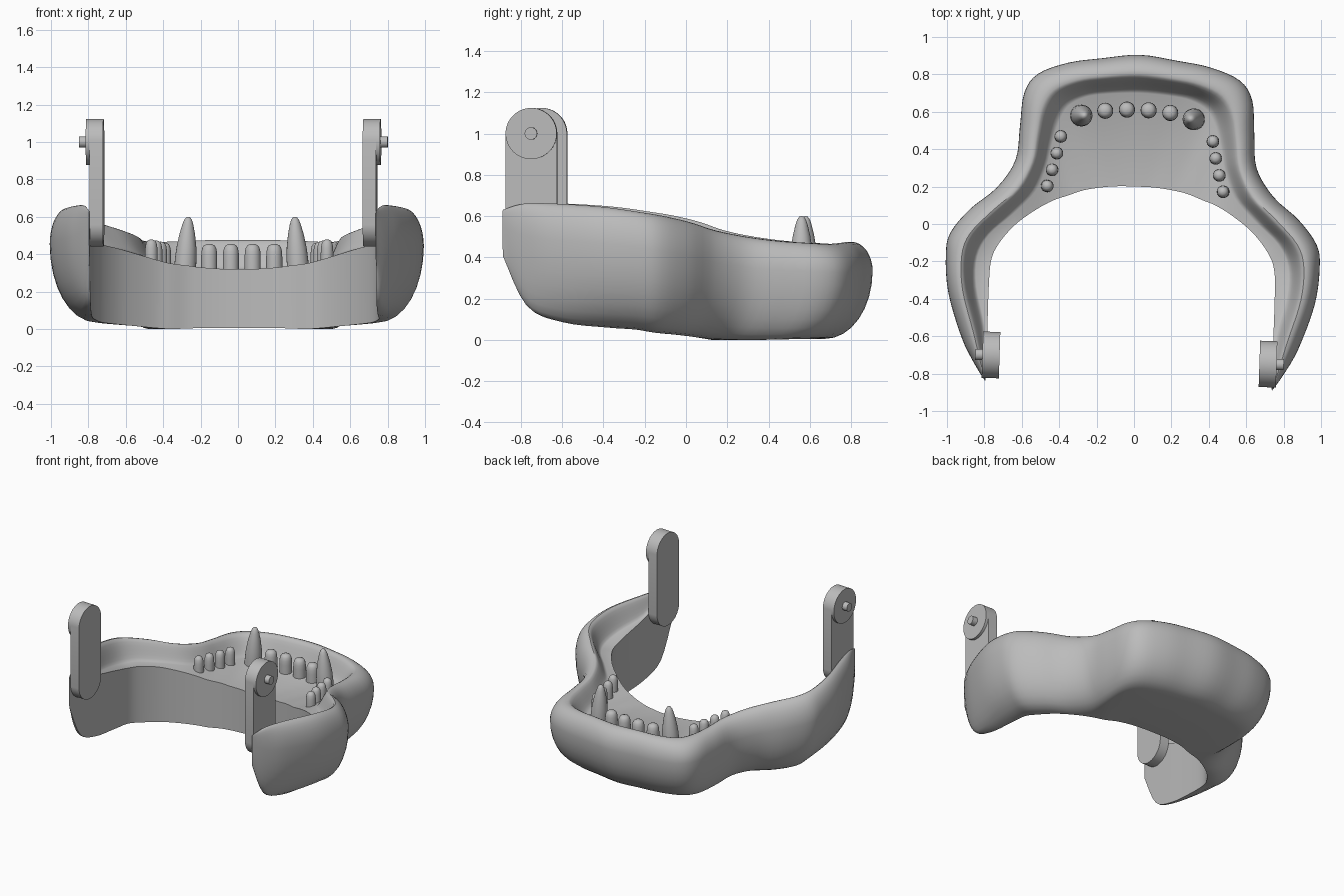
import bpy, bmesh, math
from mathutils import Matrix, Vector

if "Cube" in bpy.data.objects:
    bpy.data.objects.remove(bpy.data.objects["Cube"], do_unlink=True)

grey = bpy.data.materials.new("plain grey")
grey.use_nodes = True
grey.diffuse_color = (0.5, 0.5, 0.5, 1)
grey.node_tree.nodes["Principled BSDF"].inputs["Base Color"].default_value = (0.5, 0.5, 0.5, 1)

# The whole jaw is turned slightly about the vertical axis
TURN = Matrix.Rotation(math.radians(-1.9), 4, 'Z')


def finish(name, bm, angle=35):
    """Turn a bmesh into a named, smooth-shaded object."""
    bmesh.ops.remove_doubles(bm, verts=bm.verts, dist=0.0003)
    bmesh.ops.recalc_face_normals(bm, faces=bm.faces)
    bmesh.ops.transform(bm, matrix=TURN, verts=bm.verts)
    mesh = bpy.data.meshes.new(name)
    bm.to_mesh(mesh)
    bm.free()
    mesh.materials.append(grey)
    obj = bpy.data.objects.new(name, mesh)
    bpy.context.collection.objects.link(obj)
    bpy.ops.object.select_all(action='DESELECT')
    obj.select_set(True)
    bpy.context.view_layer.objects.active = obj
    bpy.ops.object.shade_smooth_by_angle(angle=math.radians(angle))
    return obj


def loft(bm, rings, cap=True):
    """Skin a row of closed rings with quads and close both ends."""
    rows = [[bm.verts.new(p) for p in ring] for ring in rings]
    for a, b in zip(rows, rows[1:]):
        for i in range(len(a)):
            j = (i + 1) % len(a)
            bm.faces.new((a[i], a[j], b[j], b[i]))
    if cap:
        bm.faces.new(rows[0])
        bm.faces.new(rows[-1])


# Jaw stations: outer x y, rim foot x y, inner wall x y, rim top, underside, floor
STATIONS = [
    (0, .905, 0, .70, 0, .20, .475, .005, .32),
    (.20, .88, .17, .69, .07, .20, .475, .005, .32),
    (.38, .85, .28, .67, .14, .195, .47, .005, .325),
    (.54, .785, .37, .62, .21, .185, .465, .005, .33),
    (.61, .68, .42, .53, .28, .17, .47, .003, .34),
    (.627, .50, .45, .42, .36, .14, .48, 0, .35),
    (.645, .32, .475, .30, .44, .11, .50, .005, .37),
    (.74, .17, .53, .16, .54, .05, .53, .015, .40),
    (.88, .05, .64, .04, .64, -.03, .57, .025, .43),
    (.98, -.08, .77, -.08, .72, -.13, .60, .035, .45),
    (1, -.20, .83, -.20, .757, -.22, .62, .05, .46),
    (.98, -.40, .83, -.36, .765, -.36, .645, .06, .49),
    (.90, -.64, .78, -.57, .765, -.57, .66, .085, .54),
    (.825, -.78, .77, -.74, .765, -.74, .66, .16, .62),
    (.768, -.865, .766, -.86, .765, -.86, .63, .40, .62),
]


def mirrored(s):
    return tuple(-v if i in (0, 2, 4) else v for i, v in enumerate(s))


def resample(rows, steps):
    """Smooth curve through every station value."""
    out = []
    for i in range(len(rows) - 1):
        quad = [rows[max(i - 1, 0)], rows[i], rows[i + 1], rows[min(i + 2, len(rows) - 1)]]
        for k in range(steps):
            t = k / steps
            out.append([0.5 * (2 * b + (c - a) * t + (2 * a - 5 * b + 4 * c - d) * t ** 2
                               + (3 * b - a - 3 * c + d) * t ** 3) for a, b, c, d in zip(*quad)])
    return out + [list(rows[-1])]


def jaw_section(s, steps=8):
    """Rounded outside, raised rim, flat floor and upright inner wall."""
    outer, foot, wall = Vector(s[0:2]), Vector(s[2:4]), Vector(s[4:6])
    top, low, floor = s[6:]
    mid = low + 0.7 * (top - low)
    across = wall - outer
    inset = across.normalized() * min(0.23, across.length)
    ring = [(*wall, low)]
    for k in range(steps, 0, -1):
        a = math.pi / 2 * k / steps
        ring.append((*(outer + inset * (1 - math.cos(a))), mid - (mid - low) * math.sin(a)))
    for k in range(steps + 1):
        a = math.pi / 2 * k / steps
        ring.append((*outer.lerp(foot, 0.5 - 0.5 * math.cos(a)), mid + (top - mid) * math.sin(a)))
    for k in range(1, steps + 1):
        t = k / steps
        ring.append((*outer.lerp(foot, 0.5 + 0.5 * t), top - (top - floor) * t * t * (3 - 2 * t)))
    ring.append((*wall, floor))
    return ring


# Jaw body with rim
bm = bmesh.new()
path = [mirrored(s) for s in STATIONS[:0:-1]] + STATIONS
loft(bm, [jaw_section(s) for s in resample(path, 4)])
finish("jaw_body", bm, 40)


def tooth(name, x, y, radius, top, profile, lean=0.0, base=0.27):
    """Lathed tooth from (radius, height) fractions."""
    bm = bmesh.new()
    rings = []
    for r, h in profile:
        ring = []
        for k in range(24):
            a = math.tau * k / 24
            ring.append((x + lean * h + radius * r * math.cos(a),
                         y + radius * r * math.sin(a), base + (top - base) * h))
        rings.append(ring)
    loft(bm, rings)
    finish(name, bm, 50)


BLUNT = [(1, 0), (1, .62), (.96, .78), (.85, .89), (.65, .96), (.35, .99), (.05, 1)]
FANG = [(1, 0), (1, .3), (.92, .5), (.72, .72), (.5, .88), (.36, .95), (.2, .99), (.03, 1)]
MOLARS = [(.407, .455), (.425, .365), (.447, .275), (.47, .188)]

# Teeth, mirrored left and right
for side, label in ((1, "left"), (-1, "right")):
    for n, (x, y) in enumerate([(.058, .61), (.174, .60)], 1):
        tooth(f"{label}_incisor_{n}", side * x, y, .043, .455, BLUNT)
    tooth(f"{label}_fang", side * .305, .57, .058, .60, FANG, lean=-side * .02)
    for n, (x, y) in enumerate(MOLARS, 1):
        tooth(f"{label}_molar_{n}", side * x, y, .034, .455 + .006 * n, BLUNT)


def plate(name, side, x0, x1, radius, z_low, z_high, y=-.725):
    """Round-ended plate lying in the side plane; a disc if both centres match."""
    ring = []
    for k in range(48):
        a = math.tau * (k + 0.5) / 48
        z = z_high if math.sin(a) > 0 else z_low
        ring.append((y + radius * math.cos(a), z + radius * math.sin(a)))
    bm = bmesh.new()
    loft(bm, [[(side * x, *p) for p in ring] for x in (x0, x1)])
    finish(name, bm, 30)


# Hinge arms with boss and pin
for side, label in ((1, "left"), (-1, "right")):
    plate(f"{label}_hinge_arm", side, .695, .767, .124, .565, 1.0)
    plate(f"{label}_hinge_boss", side, .76, .787, .124, 1.0, 1.0)
    plate(f"{label}_hinge_pin", side, .78, .825, .03, 1.0, 1.0)
